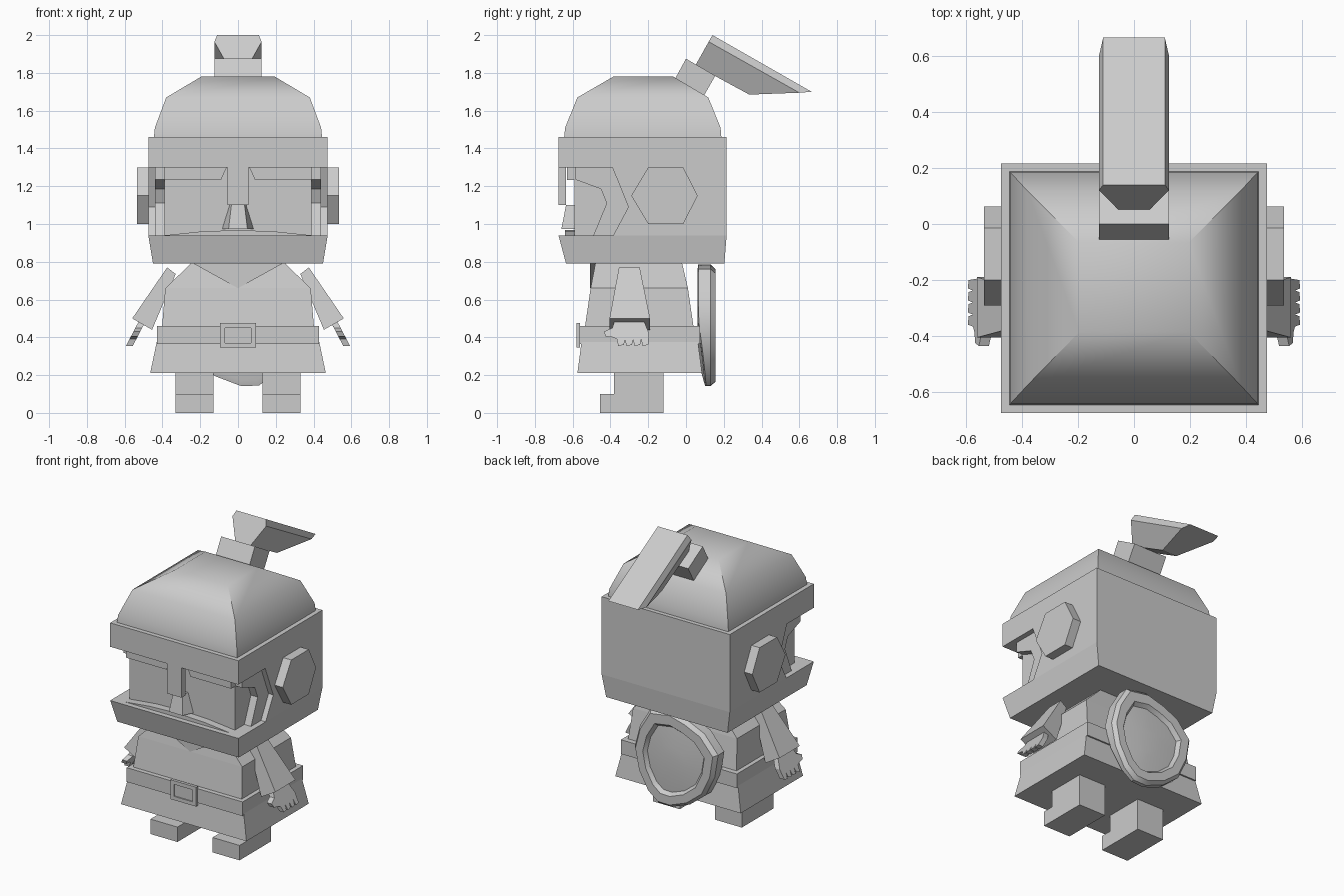
import bpy
import bmesh
import math
from mathutils import Vector

default_cube = bpy.data.objects.get("Cube")
if default_cube:
    bpy.data.objects.remove(default_cube, do_unlink=True)

# Single plain material
grey = bpy.data.materials.new("plain_grey")
grey.use_nodes = True
grey_value = (0.6, 0.6, 0.6, 1.0)
grey.diffuse_color = grey_value
grey.node_tree.nodes["Principled BSDF"].inputs["Base Color"].default_value = grey_value


def loft(name, rings, smooth_angle=None):
    """Skin a list of equal-length point rings and cap both ends."""
    bm = bmesh.new()
    loops = [[bm.verts.new(p) for p in ring] for ring in rings]
    count = len(loops[0])
    for low, high in zip(loops, loops[1:]):
        for i in range(count):
            j = (i + 1) % count
            bm.faces.new((low[i], low[j], high[j], high[i]))
    bm.faces.new(loops[0][::-1])
    bm.faces.new(loops[-1])
    bmesh.ops.recalc_face_normals(bm, faces=bm.faces)
    mesh = bpy.data.meshes.new(name)
    bm.to_mesh(mesh)
    bm.free()
    mesh.materials.append(grey)
    if smooth_angle:
        mesh.shade_smooth()
        mesh.set_sharp_from_angle(angle=math.radians(smooth_angle))
    obj = bpy.data.objects.new(name, mesh)
    bpy.context.collection.objects.link(obj)
    return obj


def rect(half_x, front, back, z):
    """Horizontal rectangle centred on x."""
    return [(-half_x, front, z), (half_x, front, z), (half_x, back, z), (-half_x, back, z)]


def stack(name, levels, smooth_angle=None):
    """Loft of horizontal rectangles given as (half_x, front, back, z)."""
    return loft(name, [rect(*level) for level in levels], smooth_angle)


def side_prism(name, profile, x0, x1):
    """Extrude a (y, z) profile along x."""
    return loft(name, [[(x, y, z) for y, z in profile] for x in (x0, x1)])


def front_prism(name, profile, y0, y1):
    """Extrude an (x, z) profile along y."""
    return loft(name, [[(x, y, z) for x, z in profile] for y in (y0, y1)])


def box(name, x0, x1, y0, y1, z0, z1):
    return side_prism(name, [(y0, z0), (y1, z0), (y1, z1), (y0, z1)], x0, x1)


# Helmet with a stepped face opening
side_prism("helmet_shell",
           [(-.675, 1.46), (-.675, 1.3), (-.39, 1.3), (-.305, 1.09),
            (-.385, .94), (.215, .94), (.215, 1.46)], -.475, .475)
stack("helmet_jaw", [(.45, -.635, .203, .79), (.475, -.675, .215, .94)])
side_prism("cheek_lining",
           [(-.585, 1.3), (-.585, 1.235), (-.45, 1.185), (-.42, 1.11),
            (-.49, .94), (-.25, .94), (-.25, 1.3)], -.44, .44)
box("nose_guard", -.055, .055, -.675, -.635, 1.1, 1.3)
stack("helmet_dome",
      [(.445, -.645, .187, 1.46), (.44, -.64, .183, 1.51),
       (.38, -.575, .118, 1.67), (.195, -.385, -.067, 1.78)], 39)

# Face
box("face", -.39, .39, -.59, -.2, .94, 1.3)
front_prism("mouth_guard",
            [(-.39, .92), (.39, .92), (.39, .94), (.2, .96), (0, .968),
             (-.2, .96), (-.39, .94)], -.64, -.585)
loft("nose", [
    [(-.05, -.66, .973), (.05, -.66, .973), (.085, -.585, .973), (-.085, -.585, .973)],
    [(-.035, -.635, 1.1), (.035, -.635, 1.1), (.045, -.585, 1.1), (-.045, -.585, 1.1)]])

# Hair knot and tail
side_prism("hair_band", [(-.06, 1.765), (0, 1.875), (.155, 1.785), (.095, 1.68)], -.125, .125)


def tail_end(top, middle, bottom):
    """Six-sided section, widest just below the top."""
    half = [(.11, *top), (.125, *middle), (.055, *bottom)]
    return half + [(-x, y, z) for x, y, z in reversed(half)]


loft("hair_tail", [tail_end((.14, 2), (.12, 1.965), (.05, 1.84)),
                   tail_end((.665, 1.7), (.6, 1.695), (.335, 1.685))])

# Tunic, belt and buckle
stack("tunic_top", [(.405, -.54, .045, .42), (.385, -.505, .01, .66), (.25, -.48, -.02, .79)])
stack("tunic_skirt", [(.465, -.575, .085, .21), (.425, -.55, .06, .4)])
box("belt", -.43, .43, -.565, .075, .365, .46)
front_prism("collar", [(-.235, .79), (0, .66), (.235, .79)], -.508, -.47)
box("buckle_plate", -.07, .07, -.572, -.56, .37, .45)
for edge, z0, z1 in (("bottom", .345, .37), ("top", .45, .475)):
    box("buckle_" + edge, -.095, .095, -.58, -.56, z0, z1)

# Hand outline: palm, four fingers and a thumb
hand_outline = [(-.38, .48), (-.22, .48), (-.195, .42)]
for finger in range(4):
    y = -.2 - .043 * finger
    hand_outline += [(y, .36), (y - .03, .355), (y - .037, .39)]
hand_outline += [(-.385, .4), (-.425, .405), (-.435, .43), (-.39, .45)]

for side, s in (("left", 1), ("right", -1)):
    box(side + "_buckle_side", s * .07, s * .095, -.58, -.56, .37, .45)
    # Ear disc and eyebrow
    side_prism(side + "_ear_disc",
               [(-.29, 1.15), (-.2, 1.3), (-.015, 1.3), (.062, 1.15),
                (-.015, 1), (-.2, 1)], s * .47, s * .535)
    front_prism(side + "_eyebrow",
                [(s * .06, 1.3), (s * .09, 1.233), (s * .39, 1.233), (s * .39, 1.3)],
                -.63, -.585)
    # Sleeve widening toward the wrist
    loft(side + "_sleeve", [
        [(s * .33, -.355, .735), (s * .375, -.355, .77),
         (s * .375, -.245, .77), (s * .33, -.245, .735)],
        [(s * .455, -.405, .44), (s * .56, -.405, .5),
         (s * .56, -.19, .5), (s * .455, -.19, .44)]])
    # Hand leaning outward
    loft(side + "_hand", [[(s * (.515 + (.47 - z) * .52 + t), y, z) for y, z in hand_outline]
                          for t in (-.018, .018)])
    # Leg and foot
    side_prism(side + "_leg", [(-.38, .1), (-.12, .1), (-.12, .22), (-.38, .22)],
               s * .13, s * .33)
    box(side + "_foot", s * .13, s * .33, -.455, -.12, 0, .1)

# Tilted shield on the back with a raised rim
half_outline = [(0, .32), (.13, .31), (.265, .235), (.295, .08),
                (.28, -.07), (.2, -.2), (.09, -.295), (0, -.325)]
outline = half_outline + [(-u, v) for u, v in half_outline[-2:0:-1]]
tilt = math.radians(20)


def shield_ring(scale, depth, bend=0):
    points = []
    for u, v in outline:
        u, v = u * scale, v * scale
        points.append(Vector((u * math.cos(tilt) - v * math.sin(tilt),
                              depth + bend * max(0, -v - .05),
                              .45 + u * math.sin(tilt) + v * math.cos(tilt))))
    return points


loft("shield", [shield_ring(.9, .06, .15), shield_ring(1, .065, .15), shield_ring(1, .13),
                shield_ring(.93, .155), shield_ring(.74, .155), shield_ring(.68, .13),
                shield_ring(.3, .14)], 30)
